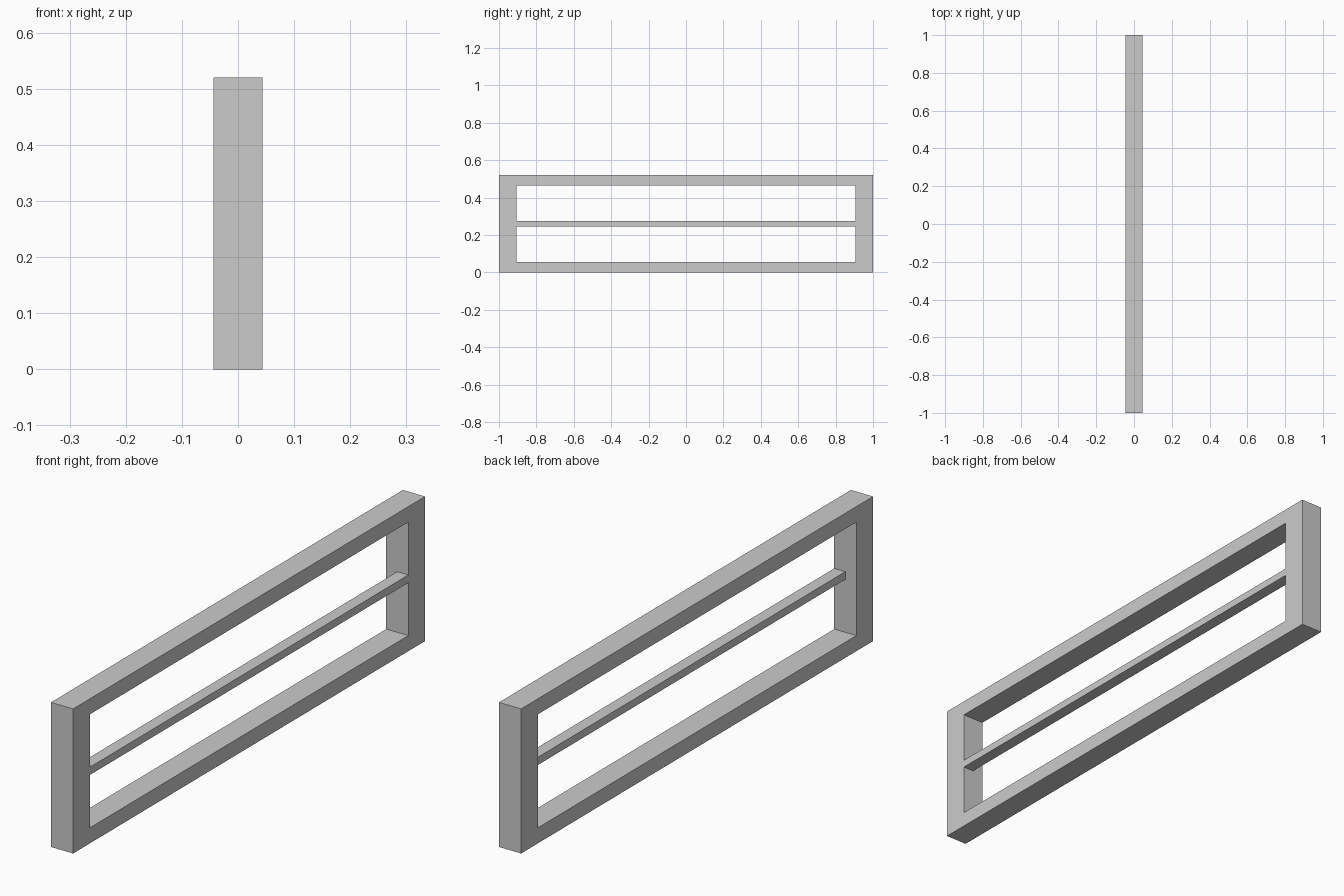
import bpy, bmesh

if "Cube" in bpy.data.objects:
    bpy.data.objects.remove(bpy.data.objects["Cube"])

HALF_X, HALF_Y, HEIGHT = 0.044, 1.0, 0.52
OPEN_Y, RAIL = 0.905, 0.056


def finish(name, bm):
    bmesh.ops.recalc_face_normals(bm, faces=bm.faces)
    mesh = bpy.data.meshes.new(name)
    bm.to_mesh(mesh)
    bm.free()
    obj = bpy.data.objects.new(name, mesh)
    bpy.context.collection.objects.link(obj)
    return obj


def rect(bm, x, half_y, z0, z1):
    corners = [(-half_y, z0), (half_y, z0), (half_y, z1), (-half_y, z1)]
    return [bm.verts.new((x, y, z)) for y, z in corners]


def bridge(bm, a, b):
    for i in range(4):
        j = (i + 1) % 4
        bm.faces.new((a[i], a[j], b[j], b[i]))


# Outer frame: a rectangular ring with a mitred face on each side
bm = bmesh.new()
loops = [rect(bm, x, *size)
         for x, size in ((HALF_X, (HALF_Y, 0, HEIGHT)),
                         (HALF_X, (OPEN_Y, RAIL, HEIGHT - RAIL)),
                         (-HALF_X, (OPEN_Y, RAIL, HEIGHT - RAIL)),
                         (-HALF_X, (HALF_Y, 0, HEIGHT)))]
for i in range(4):
    bridge(bm, loops[i], loops[(i + 1) % 4])
finish("frame", bm)

# Thin middle bar, half the frame's depth and flush with its right face
bm = bmesh.new()
back = rect(bm, 0.0, OPEN_Y, 0.246, 0.274)
front = rect(bm, HALF_X, OPEN_Y, 0.246, 0.274)
bridge(bm, back, front)
bm.faces.new(back)
bm.faces.new(front)
finish("middle_bar", bm)
